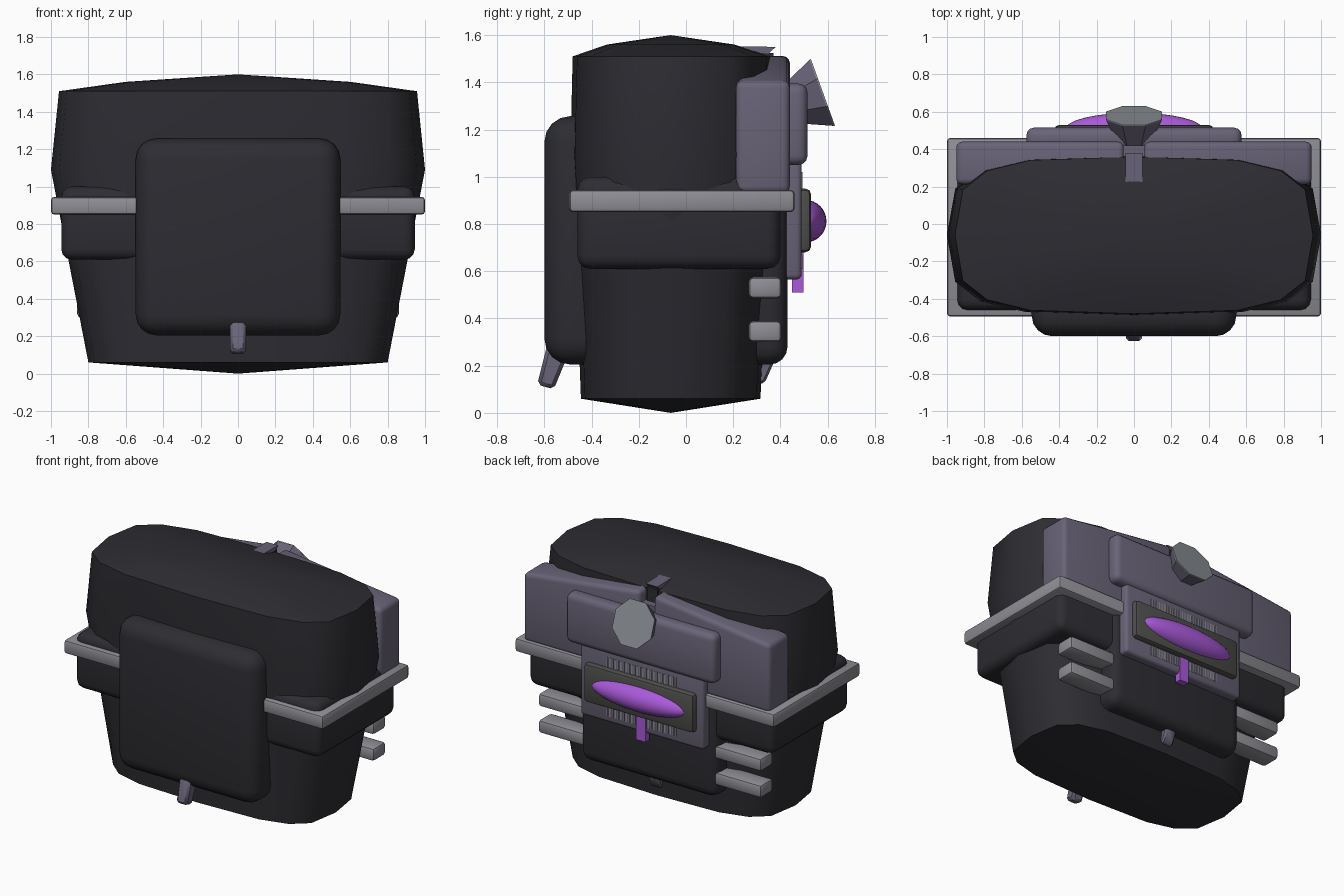
import bpy, bmesh, math
from mathutils import Vector, Matrix

cube = bpy.data.objects.get("Cube")
if cube:
    bpy.data.objects.remove(cube, do_unlink=True)


def material(name, rgb):
    m = bpy.data.materials.new(name)
    m.use_nodes = True
    m.diffuse_color = (*rgb, 1)
    m.node_tree.nodes["Principled BSDF"].inputs["Base Color"].default_value = (*rgb, 1)
    return m


BLACK = material("black fabric", (0.026, 0.026, 0.032))
PANEL = material("muted violet", (0.14, 0.125, 0.185))
GREY = material("light grey", (0.27, 0.27, 0.30))
CAP = material("cap grey", (0.25, 0.27, 0.29))
FRAME = material("dark grey", (0.075, 0.075, 0.07))
LENS = material("bright purple", (0.40, 0.10, 0.70))


def finish(name, bm, mat, angle=35):
    bmesh.ops.recalc_face_normals(bm, faces=bm.faces)
    me = bpy.data.meshes.new(name)
    bm.to_mesh(me)
    bm.free()
    me.materials.append(mat)
    ob = bpy.data.objects.new(name, me)
    bpy.context.collection.objects.link(ob)
    bpy.ops.object.select_all(action='DESELECT')
    ob.select_set(True)
    bpy.context.view_layer.objects.active = ob
    bpy.ops.object.shade_smooth_by_angle(angle=math.radians(angle))
    return ob


def prism(name, pts, lo, hi, mat, axis="y", bevel=0.0, segs=3):
    """Extrude a flat outline along x or y; outline is (x, z) or (y, z)."""
    bm = bmesh.new()
    place = (lambda p, d: (p[0], d, p[1])) if axis == "y" else (lambda p, d: (d, p[0], p[1]))
    a = [bm.verts.new(place(p, lo)) for p in pts]
    b = [bm.verts.new(place(p, hi)) for p in pts]
    bm.faces.new(a)
    bm.faces.new(b)
    for i in range(len(pts)):
        j = (i + 1) % len(pts)
        bm.faces.new((a[i], a[j], b[j], b[i]))
    bmesh.ops.recalc_face_normals(bm, faces=bm.faces)
    if bevel:
        bmesh.ops.bevel(bm, geom=bm.edges[:], offset=bevel, segments=segs,
                        profile=0.5, affect='EDGES', clamp_overlap=True)
    return finish(name, bm, mat)


def box(name, x0, x1, y0, y1, z0, z1, mat, bevel=0.0, segs=3):
    return prism(name, [(x0, z0), (x1, z0), (x1, z1), (x0, z1)], y0, y1, mat, "y", bevel, segs)


# Main body: squarish oval rings, domed at both ends
def body():
    levels = [(0.06, 0.80, 0.38, -0.065), (0.60, 0.905, 0.405, -0.06), (1.09, 1.0, 0.43, -0.06),
              (1.51, 0.957, 0.42, -0.06), (1.56, 0.60, 0.27, -0.065)]
    power = lambda v: math.copysign(abs(v) ** 0.57, v)
    bm = bmesh.new()
    rings = []
    for z, rx, ry, cy in levels:
        ang = [k * math.tau / 16 for k in range(16)]
        rings.append([bm.verts.new((rx * power(round(math.cos(t), 6)),
                                    cy + ry * power(round(math.sin(t), 6)), z)) for t in ang])
    bottom = bm.verts.new((0, -0.065, 0))
    top = bm.verts.new((0, -0.065, 1.6))
    for k in range(16):
        j = (k + 1) % 16
        for r, s in zip(rings, rings[1:]):
            bm.faces.new((r[k], r[j], s[j], s[k]))
        bm.faces.new((rings[0][k], rings[0][j], bottom))
        bm.faces.new((rings[-1][k], rings[-1][j], top))
    finish("main_body", bm, BLACK, 50)


body()

# Waist block, belt and pockets
box("waist_block", -0.945, 0.945, -0.46, 0.40, 0.61, 1.0, BLACK, 0.055)
box("belt", -1.0, 1.0, -0.495, 0.46, 0.85, 0.945, GREY, 0.018, 2)
box("front_pocket", -0.547, 0.547, -0.60, -0.30, 0.205, 1.257, BLACK, 0.11, 4)
box("back_pocket", -0.53, 0.53, 0.10, 0.43, 0.205, 0.95, BLACK, 0.075, 4)

# Side pieces, mirrored left and right
for side, s in (("left", 1), ("right", -1)):
    outline = [(0.055 * s, 0.93), (0.95 * s, 0.93), (0.95 * s, 1.405), (0.055 * s, 1.515)]
    prism(side + "_back_panel", outline, 0.212, 0.44, PANEL, "y", 0.03)
    for label, z in (("upper", 0.53), ("lower", 0.345)):
        x0, x1 = sorted((0.45 * s, 0.86 * s))
        box(f"{side}_{label}_strap", x0, x1, 0.265, 0.405, z - 0.045, z + 0.045, GREY, 0.02, 2)

# Stacked back plates
box("upper_back_plate", -0.575, 0.575, 0.40, 0.515, 1.05, 1.395, PANEL, 0.04)
box("lower_back_plate", -0.475, 0.475, 0.36, 0.49, 0.565, 1.10, PANEL, 0.022)
box("centre_spine", -0.07, 0.07, 0.25, 0.42, 0.95, 1.43, PANEL)

# Fine grille strips above and below the lens
for k in range(26):
    x = -0.27 + k * 0.0212
    for label, z0, z1 in (("upper", 0.95, 1.02), ("lower", 0.61, 0.67)):
        box(f"{label}_grille_strip", x, x + 0.009, 0.488, 0.493, z0, z1, GREY)

# Lens with its frame and tab
box("lens_frame", -0.425, 0.425, 0.46, 0.53, 0.68, 0.95, FRAME, 0.025, 2)
bm = bmesh.new()
bmesh.ops.create_uvsphere(bm, u_segments=32, v_segments=16, radius=1,
                          matrix=Matrix.Translation((0, 0.505, 0.812)) @ Matrix.Diagonal((0.37, 0.09, 0.09, 1)))
finish("lens", bm, LENS)
box("lens_tab", -0.035, 0.035, 0.45, 0.498, 0.51, 0.70, LENS)

# Tilted knob: flared neck closed by a grey eight-sided cap
axis = Vector((0, 0.94, 0.34)).normalized()
turn = axis.to_track_quat('Z', 'Y').to_matrix().to_4x4()
face = Vector((0, 0.578, 1.357))
for name, r0, r1, depth, shift, mat in (("knob_neck", 0.09, 0.162, 0.15, -0.077, PANEL),
                                        ("knob_cap", 0.162, 0.162, 0.006, -0.001, CAP)):
    bm = bmesh.new()
    spin = Matrix.Rotation(math.pi / 8, 4, 'Z')
    bmesh.ops.create_cone(bm, cap_ends=True, segments=8, radius1=r0, radius2=r1, depth=depth,
                          matrix=Matrix.Translation(face + axis * shift) @ turn @ spin)
    finish(name, bm, mat, 20)

# Top latch and hook
prism("top_latch", [(0.22, 1.53), (0.35, 1.522), (0.38, 1.55), (0.22, 1.553)], -0.045, 0.045, PANEL, "x")
box("latch_hook", -0.04, 0.04, 0.20, 0.37, 1.40, 1.525, BLACK)

# Zip pulls at the foot of each pocket
prism("front_pull", [(-0.63, 0.12), (-0.56, 0.10), (-0.49, 0.27), (-0.53, 0.31), (-0.585, 0.30)],
      -0.042, 0.042, PANEL, "x", 0.015, 1)
prism("back_pull", [(0.31, 0.12), (0.335, 0.13), (0.375, 0.22), (0.36, 0.25), (0.30, 0.25)],
      -0.042, 0.042, PANEL, "x", 0.01, 1)
